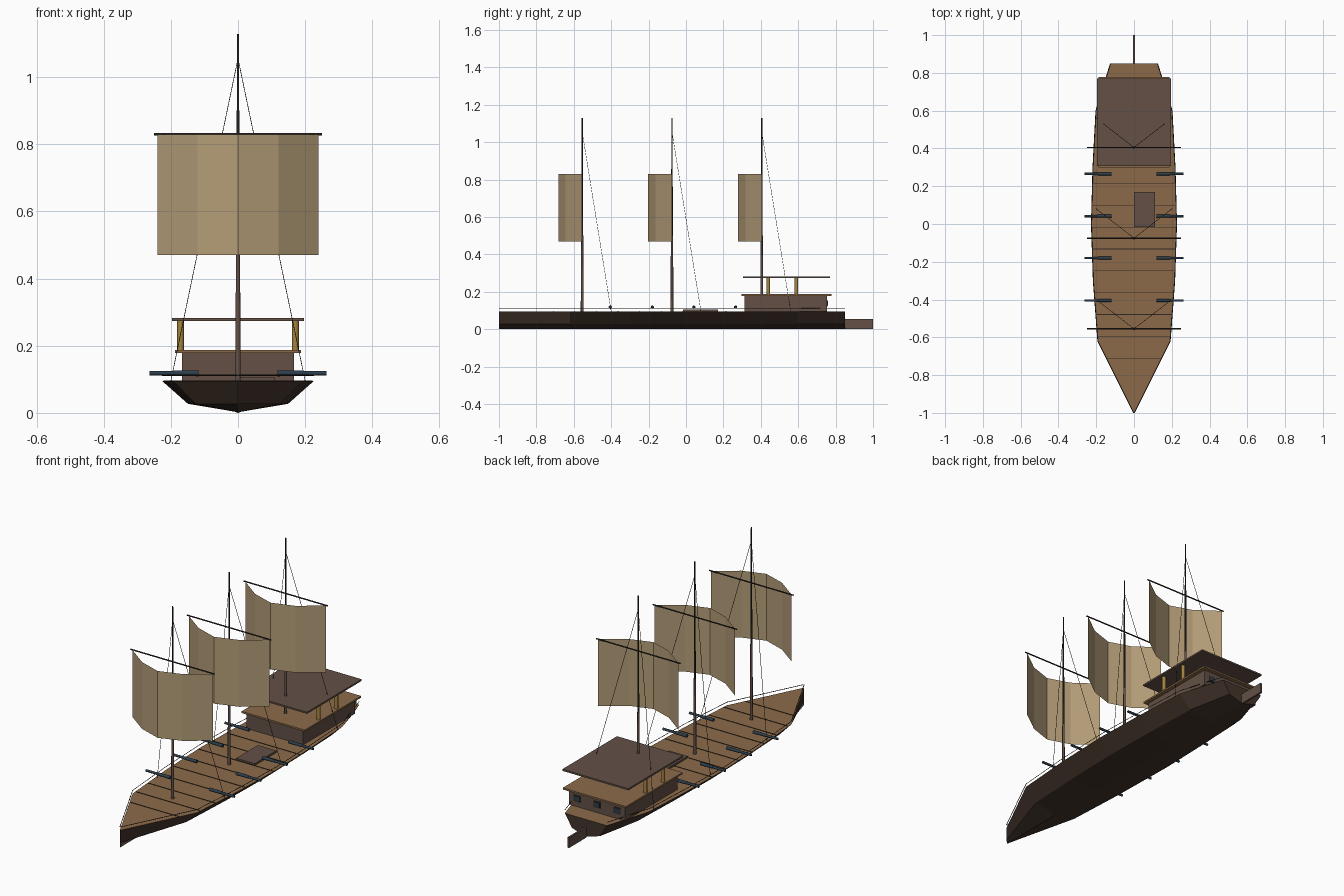
import bpy, bmesh, math
from mathutils import Vector

if "Cube" in bpy.data.objects:
    bpy.data.objects.remove(bpy.data.objects["Cube"])


def srgb(h):
    def lin(v):
        return v / 12.92 if v <= 0.04045 else ((v + 0.055) / 1.055) ** 2.4
    return tuple(lin(int(h[i:i + 2], 16) / 255) for i in (0, 2, 4)) + (1.0,)


def material(name, h):
    m = bpy.data.materials.new(name)
    m.diffuse_color = srgb(h)
    m.use_nodes = True
    m.node_tree.nodes["Principled BSDF"].inputs["Base Color"].default_value = m.diffuse_color
    return m


HULL = material("dark hull wood", "43342B")
DECK = material("deck wood", "8C6A49")
BROWN = material("brown wood", "635046")
SAIL = material("sail cloth", "B49D78")
POST = material("golden wood", "A5843F")
GUN = material("blue grey metal", "2C3E4C")
ROPE = material("dark rigging", "2E2823")


def finish(name, bm, *mats):
    me = bpy.data.meshes.new(name)
    bmesh.ops.recalc_face_normals(bm, faces=bm.faces)
    bm.to_mesh(me)
    bm.free()
    ob = bpy.data.objects.new(name, me)
    for m in mats:
        me.materials.append(m)
    bpy.context.collection.objects.link(ob)
    return ob


def box(name, x, y, z, mat):
    """Box from (min, max) pairs."""
    bm = bmesh.new()
    bmesh.ops.create_cube(bm, size=1)
    for v in bm.verts:
        v.co = [(a + b) / 2 + c * (b - a) for (a, b), c in zip((x, y, z), v.co)]
    return finish(name, bm, mat)


def rod(name, a, b, r1, r2, mat, sides=8):
    """Round bar between two points."""
    a, b = Vector(a), Vector(b)
    bm = bmesh.new()
    bmesh.ops.create_cone(bm, cap_ends=True, segments=sides, radius1=r1,
                          radius2=r2, depth=(b - a).length)
    q = (b - a).to_track_quat('Z', 'Y')
    for v in bm.verts:
        v.co = q @ v.co + (a + b) / 2
    ob = finish(name, bm, mat)
    if sides > 6:
        for p in ob.data.polygons:
            p.use_smooth = len(p.vertices) == 4
        bpy.context.view_layer.objects.active = ob
        ob.select_set(True)
        bpy.ops.object.shade_smooth_by_angle(angle=math.radians(50))
        ob.select_set(False)
    return ob


# Hull: stations of (y, half width), lofted with a chine and a keel
STATIONS = [(-1, 0.002), (-0.62, 0.192), (-0.3, 0.216), (0, 0.226),
            (0.3, 0.218), (0.6, 0.202), (0.85, 0.125)]
DECK_Z = 0.095


def half_width(y):
    for (y0, w0), (y1, w1) in zip(STATIONS, STATIONS[1:]):
        if y0 <= y <= y1:
            return w0 + (w1 - w0) * (y - y0) / (y1 - y0)


bm = bmesh.new()
rings = []
for y, w in STATIONS:
    sect = [(w, DECK_Z), (w * 0.66, 0.027), (0, 0.002), (-w * 0.66, 0.027), (-w, DECK_Z)]
    rings.append([bm.verts.new((x, y, z)) for x, z in sect])
for r0, r1 in zip(rings, rings[1:]):
    for i in range(5):
        j = (i + 1) % 5
        f = bm.faces.new((r0[i], r0[j], r1[j], r1[i]))
        f.material_index = 1 if i == 4 else 0
bm.faces.new(rings[0])
bm.faces.new(rings[-1])
finish("hull", bm, HULL, DECK)

# Rudder
box("rudder", (-0.005, 0.005), (0.85, 1.0), (0, 0.055), BROWN)

# Plank seams across the deck
for i in range(9):
    y = -0.71 + i * 0.1155
    w = half_width(y) - 0.003
    box("deck_seam", (-w, w), (y - 0.0015, y + 0.0015), (DECK_Z, DECK_Z + 0.002), ROPE)

# Thin rail that follows the hull edge
for s in (-1, 1):
    for (y0, w0), (y1, w1) in zip(STATIONS, STATIONS[1:]):
        rod("rail", (s * w0, y0, 0.112), (s * w1, y1, 0.112), 0.0018, 0.0018, ROPE, 4)

# Hatch
box("hatch", (0, 0.11), (-0.015, 0.17), (DECK_Z, 0.105), BROWN)

# Cabin, its upper deck, posts and canopy roof
box("cabin", (-0.167, 0.167), (0.312, 0.755), (DECK_Z, 0.178), BROWN)
box("cabin_deck", (-0.188, 0.188), (0.298, 0.778), (0.178, 0.187), DECK)
box("canopy_roof", (-0.196, 0.196), (0.306, 0.77), (0.273, 0.282), BROWN)
for s in (-1, 1):
    for y in (0.44, 0.59):
        rod("canopy_post", (s * 0.171, y, 0.187), (s * 0.171, y, 0.273), 0.01, 0.01, POST)

# Stern windows: dark frame with a pane
for x in (-0.12, 0, 0.12):
    box("window_frame", (x - 0.02, x + 0.02), (0.754, 0.757), (0.122, 0.156), ROPE)
    box("window_pane", (x - 0.015, x + 0.015), (0.755, 0.759), (0.127, 0.151), GUN)

# Cannons
for y in (-0.405, -0.18, 0.042, 0.265):
    for s in (-1, 1):
        rod("cannon_breech", (s * 0.118, y, 0.118), (s * 0.19, y, 0.118), 0.009, 0.008, GUN)
        rod("cannon_barrel", (s * 0.18, y, 0.118), (s * 0.263, y, 0.118), 0.0065, 0.0065, GUN)

# Masts with yard, curved sail and stays
SAIL_X = [(-0.24, 0), (-0.12, 0.088), (0, 0.128), (0.12, 0.088), (0.24, 0)]
for y in (-0.555, -0.075, 0.405):
    rod("mast", (0, y, DECK_Z), (0, y, 0.5), 0.008, 0.006, BROWN)
    rod("topmast", (0, y, 0.5), (0, y, 1.128), 0.005, 0.003, ROPE)
    rod("yard", (-0.25, y, 0.83), (0.25, y, 0.83), 0.0035, 0.0035, ROPE)
    bm = bmesh.new()
    cols = [[bm.verts.new((x, y - d, z)) for z in (0.47, 0.829)] for x, d in SAIL_X]
    for a, b in zip(cols, cols[1:]):
        bm.faces.new((a[0], b[0], b[1], a[1]))
    finish("sail", bm, SAIL)
    for s in (-1, 1):
        rod("stay", (0, y, 1.055), (s * 0.2, y + 0.155, DECK_Z), 0.0012, 0.0012, ROPE, 4)
